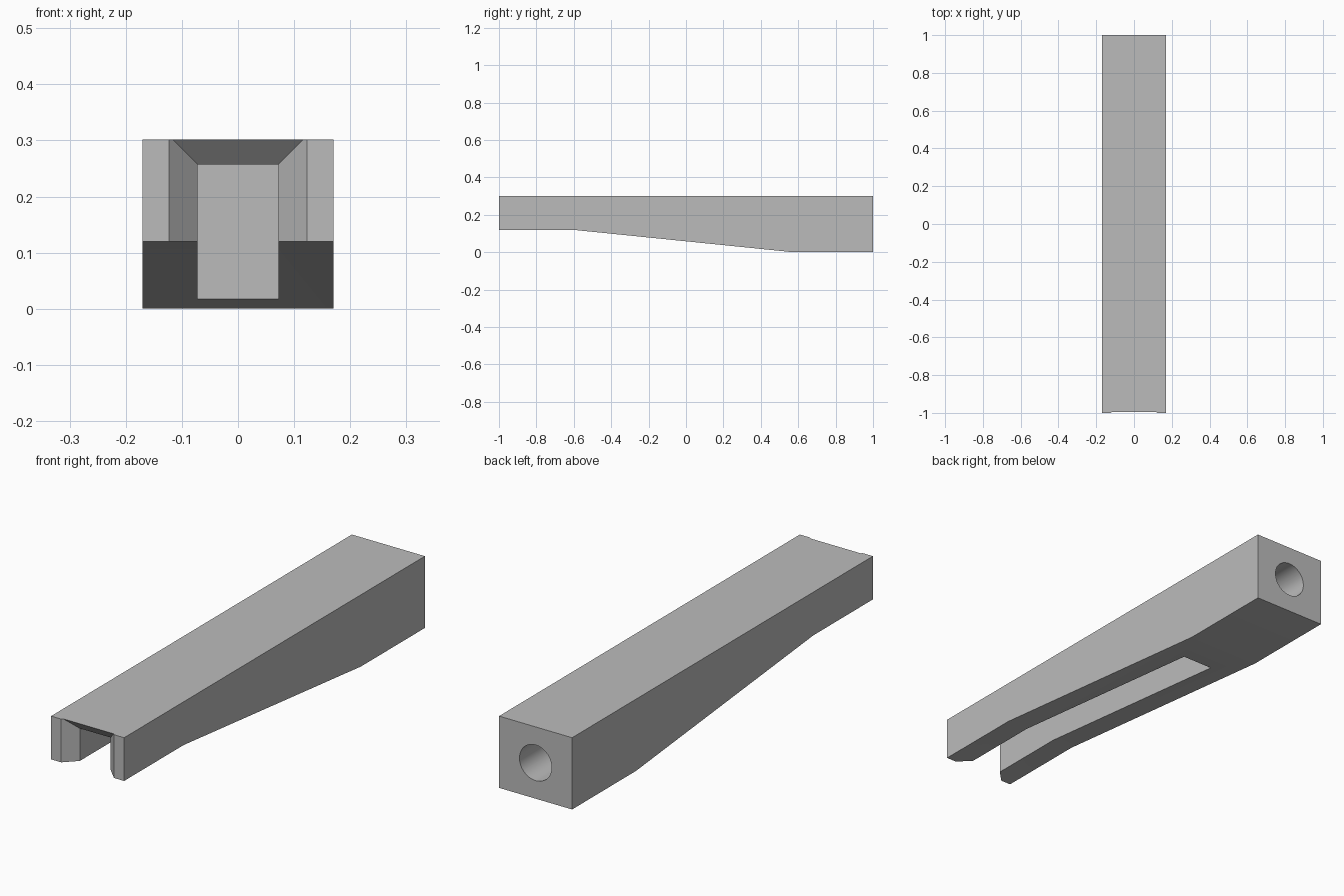
import bpy, bmesh, math

default = bpy.data.objects.get("Cube")
if default:
    bpy.data.objects.remove(default, do_unlink=True)

HALF_W, HEIGHT = 0.17, 0.302
SLOT_HALF, SLOT_TOP, SLOT_END = 0.072, 0.257, 0.408
FLARE = 0.051


def material(name, rgb):
    mat = bpy.data.materials.new(name)
    mat.use_nodes = True
    mat.diffuse_color = (*rgb, 1)
    mat.node_tree.nodes["Principled BSDF"].inputs["Base Color"].default_value = (*rgb, 1)
    return mat


def loft(name, rings):
    """Solid through matching closed rings of points, capped at both ends."""
    bm = bmesh.new()
    loops = [[bm.verts.new(p) for p in ring] for ring in rings]
    n = len(loops[0])
    for a, b in zip(loops, loops[1:]):
        for i in range(n):
            j = (i + 1) % n
            bm.faces.new((a[i], a[j], b[j], b[i]))
    bm.faces.new(loops[0])
    bm.faces.new(loops[-1])
    bmesh.ops.recalc_face_normals(bm, faces=bm.faces)
    mesh = bpy.data.meshes.new(name)
    bm.to_mesh(mesh)
    bm.free()
    obj = bpy.data.objects.new(name, mesh)
    bpy.context.collection.objects.link(obj)
    return obj


def cut(target, cutter):
    cutter.hide_render = True
    mod = target.modifiers.new("cut", 'BOOLEAN')
    mod.operation = 'DIFFERENCE'
    mod.solver = 'EXACT'
    mod.object = cutter
    bpy.ops.object.select_all(action='DESELECT')
    target.select_set(True)
    bpy.context.view_layer.objects.active = target
    bpy.ops.object.modifier_apply(modifier=mod.name)
    bpy.data.objects.remove(cutter, do_unlink=True)


def slot_ring(y, grow):
    w, top = SLOT_HALF + grow, SLOT_TOP + grow
    return [(-w, y, -0.1), (w, y, -0.1), (w, y, top), (-w, y, top)]


# Tapered bar, from its side profile
profile = [(-1, HEIGHT), (-1, 0.12), (-0.605, 0.12), (0.575, 0), (1, 0), (1, HEIGHT)]
body = loft("tapered_body", [[(x, y, z) for y, z in profile] for x in (-HALF_W, HALF_W)])

# Slot open below and in front, with a flared mouth
extra = 0.03
cut(body, loft("slot_cutter", [slot_ring(-1 - extra, FLARE + extra),
                               slot_ring(-1 + FLARE, 0),
                               slot_ring(SLOT_END, 0)]))

# Round blind hole in the back end
angles = [math.tau * i / 64 for i in range(64)]
cut(body, loft("hole_cutter", [[(0.075 * math.cos(a), y, HEIGHT / 2 + 0.075 * math.sin(a))
                                for a in angles] for y in (0.6, 1.1)]))

body.data.materials.clear()
body.data.materials.append(material("plain_grey", (0.5, 0.5, 0.5)))
bpy.ops.object.shade_smooth_by_angle(angle=math.radians(20))
